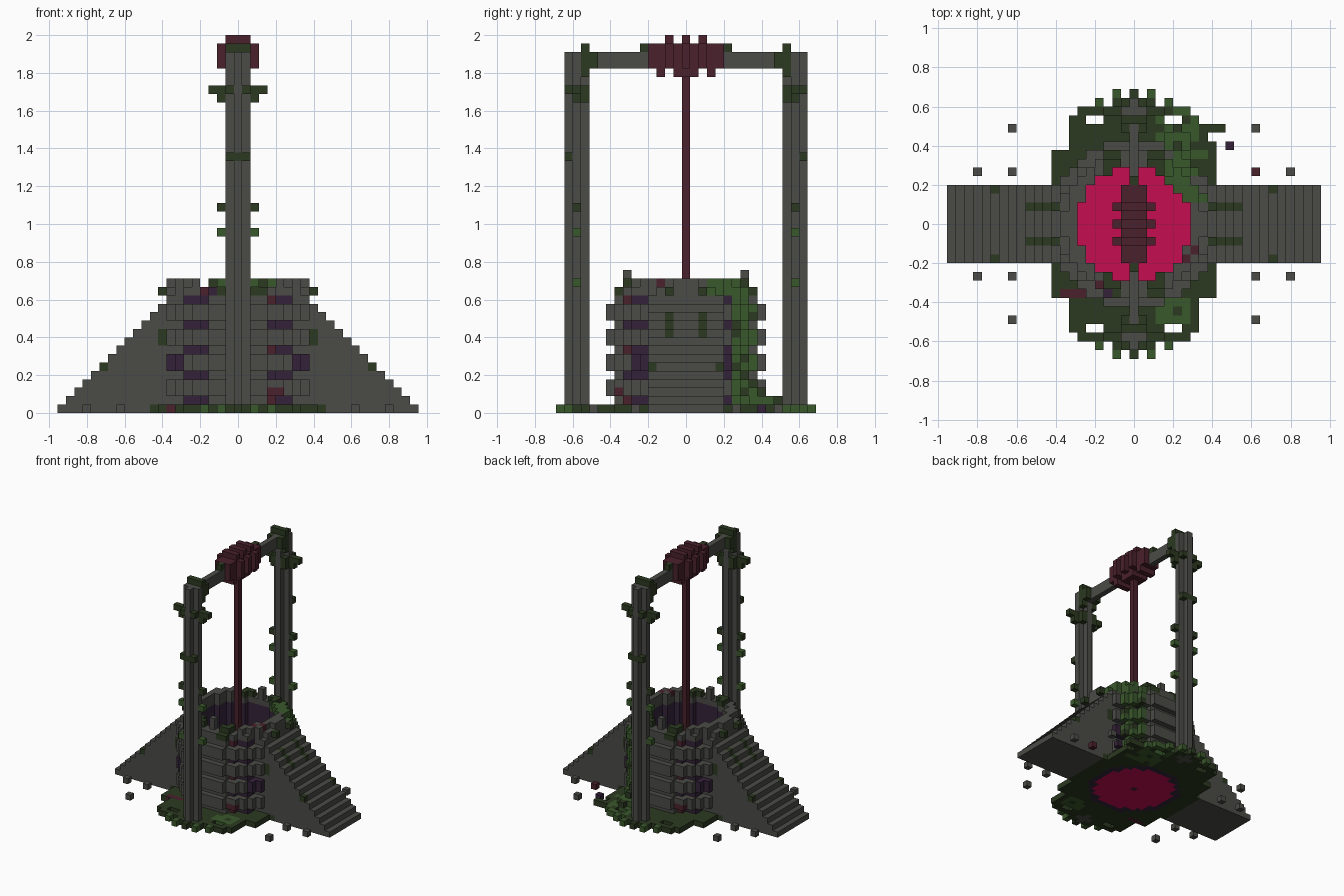
import bpy, bmesh, math

if "Cube" in bpy.data.objects:
    bpy.data.objects.remove(bpy.data.objects["Cube"], do_unlink=True)

V = 2 / 45  # edge of one block

COLOURS = {
    "stone": (0.069, 0.069, 0.062),
    "dark_moss": (0.025, 0.041, 0.015),
    "light_moss": (0.042, 0.098, 0.025),
    "purple_stone": (0.034, 0.016, 0.040),
    "maroon": (0.068, 0.015, 0.025),
    "pink_water": (0.56, 0.004, 0.08),
}
STONE, MOSS, LIGHT, PURPLE, MAROON, WATER = range(6)
MATS = []
for name, rgb in COLOURS.items():
    m = bpy.data.materials.new(name)
    m.use_nodes = True
    m.diffuse_color = (*rgb, 1)
    bsdf = m.node_tree.nodes["Principled BSDF"]
    bsdf.inputs["Base Color"].default_value = (*rgb, 1)
    bsdf.inputs["Roughness"].default_value = 0.9
    MATS.append(m)

DIRS = [(1, 0, 0), (-1, 0, 0), (0, 1, 0), (0, -1, 0), (0, 0, 1), (0, 0, -1)]
used = set()


def build(name, cells):
    """Turn {(x, y, z): colour} blocks into one mesh with outer faces only."""
    cells = {c: m for c, m in cells.items() if c not in used}
    used.update(cells)
    bm = bmesh.new()
    verts = {}

    def corner(p):
        if p not in verts:
            verts[p] = bm.verts.new((p[0] * V / 2, p[1] * V / 2, (p[2] + 1) * V / 2))
        return verts[p]

    for (x, y, z), m in cells.items():
        for d in DIRS:
            if (x + d[0], y + d[1], z + d[2]) in cells:
                continue
            a = [i for i in range(3) if d[i]][0]
            b, c = (a + 1) % 3, (a + 2) % 3
            ring = [(-1, -1), (1, -1), (1, 1), (-1, 1)]
            if d[a] < 0:
                ring.reverse()
            quad = []
            for s, t in ring:
                p = [2 * x, 2 * y, 2 * z]
                p[a] += d[a]
                p[b] += s
                p[c] += t
                quad.append(corner(tuple(p)))
            bm.faces.new(quad).material_index = m
    me = bpy.data.meshes.new(name)
    bm.to_mesh(me)
    bm.free()
    for m in MATS:
        me.materials.append(m)
    ob = bpy.data.objects.new(name, me)
    bpy.context.collection.objects.link(ob)
    return ob


def box(xs, ys, zs, m):
    """Blocks filling inclusive ranges."""
    return {(x, y, z): m for x in range(xs[0], xs[1] + 1)
            for y in range(ys[0], ys[1] + 1) for z in range(zs[0], zs[1] + 1)}


R = range(-10, 11)
disc = [(x, y, math.hypot(x, y)) for x in R for y in R]

# Rope and winding drum
build("rope", box((0, 0), (0, 0), (0, 39), MAROON))
drum = {}
for y in range(-4, 5):
    drum.update(box((-1, 1), (y, y), (41, 43), MAROON))
    if y in (-2, 0, 2):
        drum.update(box((-2, 2), (y, y), (41, 43), MAROON))
        drum.update(box((-1, 1), (y, y), (44, 44), MAROON))
    if abs(y) in (0, 1, 3):
        drum.update(box((-1, 1), (y, y), (40, 40), MAROON))
build("winding_drum", drum)

# Cross beam
build("cross_beam", box((0, 0), (-11, 11), (41, 42), STONE))

# Pillars with a plus-shaped section, and the leaves growing on them
for s, side in ((-1, "front"), (1, "back")):
    pillar = box((-1, 1), (s * 13, s * 13), (0, 42), STONE)
    ys = sorted((s * 12, s * 14))
    pillar.update(box((0, 0), ys, (0, 42), STONE))
    pillar[(0, s * 14, 30)] = MOSS
    build(side + "_pillar", pillar)
    leaves = {}
    leaves.update(box((-1, 1), (s * 12, s * 12), (43, 43), MOSS))
    leaves.update(box((-1, 1), (s * 11, s * 11), (41, 42), MOSS))
    leaves.update(box((-1, 1), (s * 12, s * 12), (40, 42), MOSS))
    leaves[(0, s * 5, 43)] = MOSS
    for k in (-1, 1):
        for x, y, z, m in ((2, 13, 38, MOSS), (3, 13, 38, MOSS), (2, 13, 37, MOSS),
                           (2, 13, 24, MOSS), (2, 13, 21, LIGHT), (2, 13, 15, LIGHT),
                           (1, 12, 38, MOSS), (1, 12, 37, MOSS), (1, 14, 38, MOSS),
                           (1, 14, 30, MOSS)):
            leaves[(k * x, s * y, z)] = m
    build(side + "_pillar_leaves", leaves)

# Water and inner lining
build("water", {(x, y, 0): WATER for x, y, r in disc if r < 6.7})
build("well_lining", {(x, y, z): PURPLE for x, y, r in disc
                      if 6.7 <= r < 7.7 for z in range(14)})

# Well wall: projecting two-block courses between recessed joints
wall = {}
for x, y, r in disc:
    angle = math.degrees(math.atan2(abs(y), abs(x)))
    turn = math.degrees(math.atan2(y, x))
    for z in range(1, 14):
        course = z % 3 != 1 and 2 <= z <= 12
        if not 7.7 <= r < (9.5 if course else 8.6):
            continue
        m = STONE
        if z % 3 == 1 and 35 < angle < 62:
            m = PURPLE
        if z in (5, 6) and 28 < angle < 48:
            m = PURPLE
        if z in (1, 2, 7, 13) and x * y < 0 and 57 < angle < 65:
            m = MAROON
        if 40 < turn < 62 and r > 7.9:
            m = LIGHT if (x + z) % 4 else MOSS
        wall[(x, y, z)] = m
build("well_wall", wall)

# Rim with crenels and moss
rim = {}
for x, y, r in disc:
    if 6.7 <= r < 8.6:
        green = LIGHT if x > 2 and y > 2 else STONE
        rim[(x, y, 14)] = MOSS if abs(x) in (2, 3) and r > 8 else green
        if r < 8.2 and abs(x) != 4 and (abs(x) >= 5 or abs(x) in (2, 3)):
            rim[(x, y, 15)] = MOSS if abs(x) < 4 else green
for s in (-1, 1):
    rim.update({(0, 7 * s, 15): STONE, (0, 7 * s, 16): STONE})
    for t in (-1, 1):
        rim[(9 * s, 2 * t, 14)] = MOSS
rim.update({(5, 4, 15): LIGHT, (4, 5, 15): LIGHT, (6, -4, 15): MAROON,
            (7, -3, 15): MAROON, (-4, -7, 14): MAROON, (-3, -8, 14): PURPLE})
build("well_rim", rim)

# Stairs on both sides, one block up per tread
for s, side in ((1, "left"), (-1, "right")):
    stairs = {}
    for x in range(7, 22):
        top = 21 - x
        for y in range(-4, 5):
            if math.hypot(x, y) < 7.7:
                continue
            for z in range(top + 1):
                mossy = (z == 0 and x <= 10) or (z == top and abs(y) == 2 and 10 <= x <= 12)
                stairs[(s * x, y, z)] = MOSS if mossy else STONE
    for y in (-4, 4):
        stairs[(s * 9, y, 8)] = stairs[(s * 9, y, 9)] = MOSS
        stairs[(s * 16, y, 5)] = MOSS
    build(side + "_stairs", stairs)

# Moss skirt around the foot
skirt = {}
for y in range(-13, 14):
    half = 9 if abs(y) <= 8 else 7 if abs(y) <= 12 else 6
    for x in range(-half, half + 1):
        if math.hypot(x, y) < 7.7 or (abs(y) == 12 and abs(x) in (4, 5)):
            continue
        patch = (x >= 3 and y >= 8) or (3 <= x <= 6 and -11 <= y <= -9)
        skirt[(x, y, 0)] = LIGHT if patch and (x + 2 * y) % 5 else MOSS
for s in (-1, 1):
    for x in (-4, -2, -1, 0, 1, 2, 4):
        skirt[(x, 14 * s, 0)] = LIGHT if abs(x) == 4 else MOSS
    for x in (-2, 0, 2):
        skirt[(x, 15 * s, 0)] = LIGHT if x else MOSS
for x, y in ((8, 9), (9, 9), (8, 10), (8, 11), (9, 11), (10, 11)):
    skirt[(x, y, 0)] = MOSS
skirt.update(box((4, 6), (8, 10), (1, 1), LIGHT))
skirt.update({(5, 11, 1): MOSS, (5, 8, 2): LIGHT, (6, 8, 2): LIGHT, (5, 9, 2): MOSS})
skirt.update(box((-8, -6), (-8, -8), (0, 0), MAROON))
build("moss_skirt", skirt)

# Loose blocks lying around
loose = {(s * x, y, 0): STONE for s in (-1, 1)
         for x, y in ((14, 11), (18, 6), (14, 6), (18, -6), (14, -6), (14, -11))}
del loose[(-14, 6, 0)]
loose.update({(-14, 6, 0): STONE, (14, 6, 0): MAROON, (11, 9, 0): PURPLE})
build("loose_blocks", loose)
